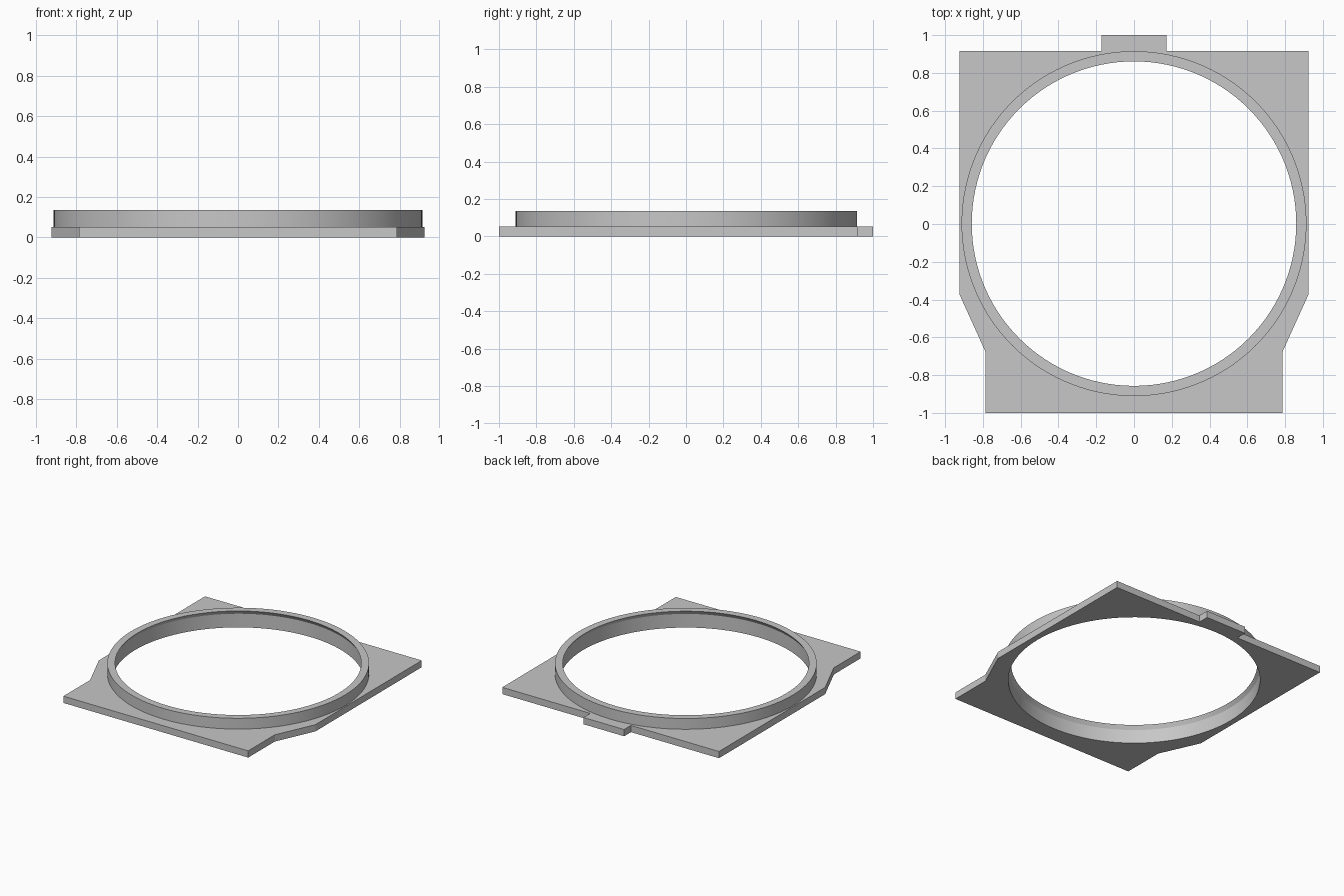
import bpy, bmesh, math

cube = bpy.data.objects.get("Cube")
if cube:
    bpy.data.objects.remove(cube, do_unlink=True)

SEGMENTS = 120
CENTRE_Y = 0.002
PLATE_TOP = 0.052
RING_TOP = 0.135
BORE = 0.878      # radius of the opening through the plate
LIP = 0.859       # narrower radius at the ring's top
OUTER = 0.913

grey = bpy.data.materials.new("plain grey")
grey.use_nodes = True
colour = (0.57, 0.57, 0.57, 1)
grey.diffuse_color = colour
grey.node_tree.nodes["Principled BSDF"].inputs["Base Color"].default_value = colour


def circle(radius, z):
    return [(radius * math.cos(a), CENTRE_Y + radius * math.sin(a), z)
            for a in (math.tau * i / SEGMENTS for i in range(SEGMENTS))]


def finish(bm, name):
    bmesh.ops.recalc_face_normals(bm, faces=bm.faces)
    mesh = bpy.data.meshes.new(name)
    bm.to_mesh(mesh)
    bm.free()
    mesh.materials.append(grey)
    obj = bpy.data.objects.new(name, mesh)
    bpy.context.collection.objects.link(obj)
    bpy.ops.object.select_all(action='DESELECT')
    obj.select_set(True)
    bpy.context.view_layer.objects.active = obj
    bpy.ops.object.shade_smooth_by_angle(angle=math.radians(20))
    return obj


# Base plate: mirrored outline with rear tab and tapered front, pierced by the bore
half = [(0.173, 1.0), (0.173, 0.917), (0.923, 0.917),
        (0.923, -0.375), (0.787, -0.675), (0.787, -1.0)]
outline = [(x, y, 0) for x, y in half] + [(-x, y, 0) for x, y in reversed(half)]
bm = bmesh.new()
edges = []
for loop in (outline, circle(BORE, 0)):
    verts = [bm.verts.new(p) for p in loop]
    edges += [bm.edges.new((verts[i - 1], verts[i])) for i in range(len(verts))]
bmesh.ops.triangle_fill(bm, edges=edges, use_beauty=True)
extruded = bmesh.ops.extrude_face_region(bm, geom=bm.faces[:], use_keep_orig=True)
top_verts = [g for g in extruded["geom"] if isinstance(g, bmesh.types.BMVert)]
bmesh.ops.translate(bm, verts=top_verts, vec=(0, 0, PLATE_TOP))
finish(bm, "base_plate")

# Raised ring: revolved profile with an inward sloping lip under the rim
profile = [(BORE, PLATE_TOP), (OUTER, PLATE_TOP), (OUTER, RING_TOP),
           (LIP, RING_TOP), (BORE, RING_TOP - 0.03)]
bm = bmesh.new()
rings = [[bm.verts.new(p) for p in circle(r, z)] for r, z in profile]
for k in range(len(rings)):
    a, b = rings[k - 1], rings[k]
    for i in range(SEGMENTS):
        bm.faces.new((a[i - 1], a[i], b[i], b[i - 1]))
finish(bm, "raised_ring")
